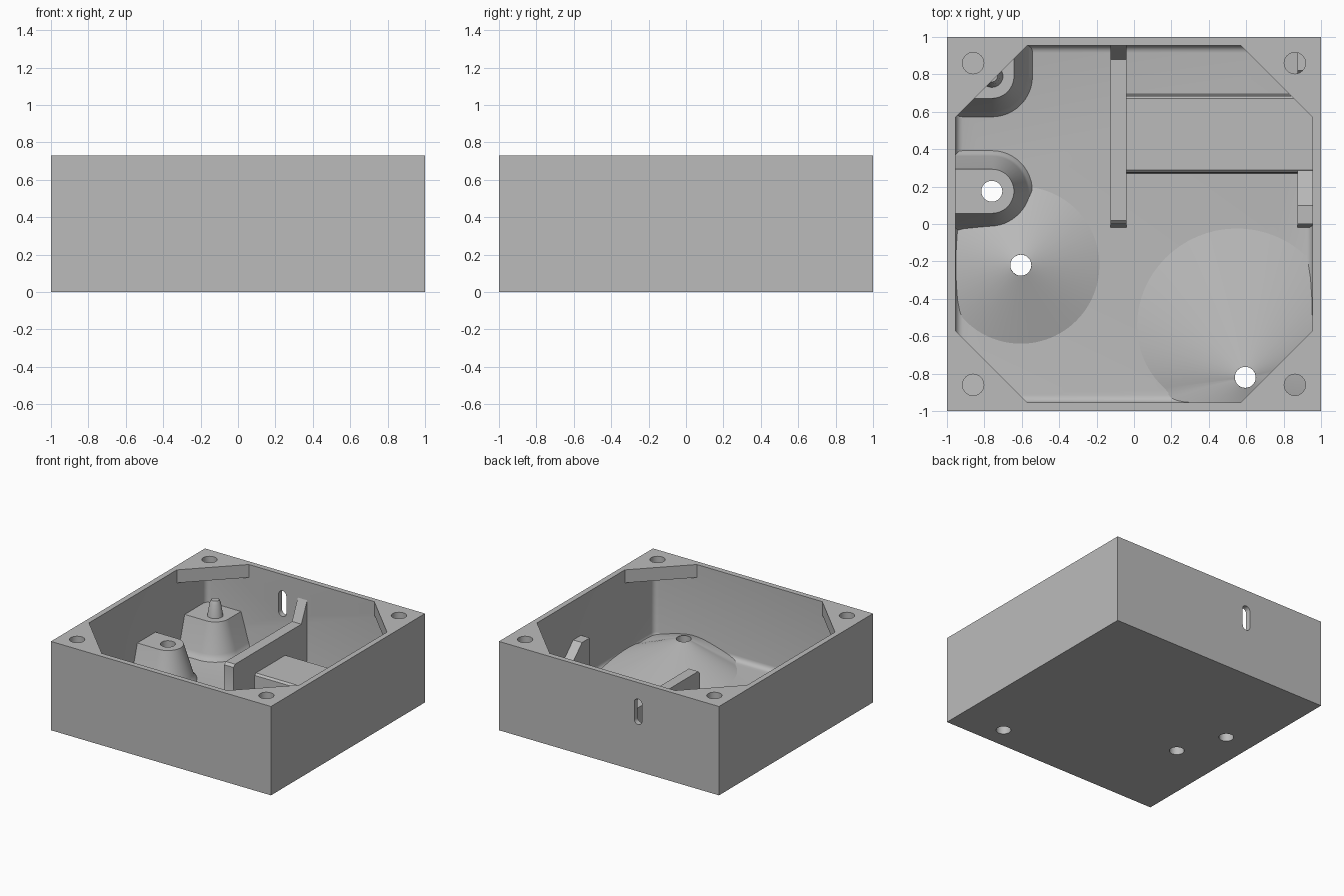
import bpy, bmesh, math
from math import sin, cos, radians

cube = bpy.data.objects.get("Cube")
if cube:
    bpy.data.objects.remove(cube, do_unlink=True)

grey = bpy.data.materials.new("plain grey")
grey.use_nodes = True
grey.diffuse_color = (0.5, 0.5, 0.5, 1)
grey.node_tree.nodes["Principled BSDF"].inputs["Base Color"].default_value = (0.5, 0.5, 0.5, 1)

H, FLOOR, INNER, EMBED = 0.73, 0.04, 0.955, 0.965
HOLE = 0.056


def loft(name, rings, closed=False):
    """Skin a stack of equal rings; closed joins the last ring to the first."""
    bm = bmesh.new()
    vs = [[bm.verts.new(p) for p in ring] for ring in rings]
    n = len(vs[0])
    pairs = list(zip(vs, vs[1:]))
    if closed:
        pairs.append((vs[-1], vs[0]))
    else:
        bm.faces.new(vs[0])
        bm.faces.new(vs[-1])
    for a, b in pairs:
        for i in range(n):
            j = (i + 1) % n
            bm.faces.new((a[i], a[j], b[j], b[i]))
    bmesh.ops.recalc_face_normals(bm, faces=bm.faces)
    me = bpy.data.meshes.new(name)
    bm.to_mesh(me)
    bm.free()
    me.materials.append(grey)
    ob = bpy.data.objects.new(name, me)
    bpy.context.collection.objects.link(ob)
    return ob


def prism(name, pts, axis, lo, hi):
    """Extrude a 2D outline along an axis."""
    place = {"x": lambda a, b, t: (t, a, b),
             "y": lambda a, b, t: (a, t, b),
             "z": lambda a, b, t: (a, b, t)}[axis]
    return loft(name, [[place(a, b, t) for a, b in pts] for t in (lo, hi)])


def arc(cx, cy, r, a0, a1, n=24):
    return [(cx + r * cos(radians(a0 + (a1 - a0) * i / n)),
             cy + r * sin(radians(a0 + (a1 - a0) * i / n))) for i in range(n + 1)]


def circle(cx, cy, r, n=32):
    return arc(cx, cy, r, 0, 360, n)[:-1]


def square(s):
    return [(-s, -s), (s, -s), (s, s), (-s, s)]


def apply_mods(ob):
    bpy.context.view_layer.objects.active = ob
    for m in list(ob.modifiers):
        bpy.ops.object.modifier_apply(modifier=m.name)


def cut(ob, cutters):
    for c in cutters:
        m = ob.modifiers.new("cut", "BOOLEAN")
        m.operation, m.solver, m.object = "DIFFERENCE", "EXACT", c
    apply_mods(ob)


# Cutters: cavity, drain holes, wall slot, corner screw holes
cavity = prism("cavity_cutter", square(INNER), "z", FLOOR, 1.0)
bev = cavity.modifiers.new("round", "BEVEL")
bev.width, bev.segments = 0.04, 4
apply_mods(cavity)
post_xy, mound_xy, hill_xy = (-0.76, 0.175), (-0.605, -0.22), (0.595, -0.82)
drains = [prism("drain_cutter", circle(x, y, HOLE), "z", -0.2, 0.7)
          for x, y in (post_xy, mound_xy, hill_xy)]
slot_pts = arc(-0.265, 0.56, 0.035, 0, 180, 12) + arc(-0.265, 0.42, 0.035, 180, 360, 12)
slot = prism("slot_cutter", slot_pts, "y", 0.9, 1.1)

# Tray with floor and four walls
tray = prism("tray", square(1), "z", 0, H)
cut(tray, [cavity, slot] + drains)
parts = [tray]

# Corner screw plates
screws = []
for sx in (-1, 1):
    for sy in (-1, 1):
        tri = [(0.57, INNER), (INNER, 0.57), (INNER, INNER)]
        plate = prism("corner_plate", [(sx * x, sy * y) for x, y in tri], "z", H - 0.107, H)
        screw = prism("screw_cutter", circle(sx * 0.86, sy * 0.86, 0.057), "z", 0.5, 1)
        cut(plate, [screw])
        screws.append(screw)
        parts.append(plate)


def mound(name, centre, radius, top=0.165, n=96):
    """Low cone around a drain, trimmed where it meets the walls."""
    cx, cy = centre
    rings = [[], [], [], []]
    for i in range(n):
        a = 2 * math.pi * i / n
        c, s = cos(a), sin(a)
        full = radius(a)
        d = full
        for comp, pos in ((c, cx), (s, cy)):
            if abs(comp) > 1e-6:
                d = min(d, (math.copysign(EMBED, comp) - pos) / comp)
        z = FLOOR + (top - FLOOR) * (full - d) / (full - HOLE)
        for ring, r, h in zip(rings, (HOLE, d, d, HOLE), (0.005, 0.02, z, top)):
            ring.append((cx + r * c, cy + r * s, h))
    return loft(name, rings, closed=True)


round_mound = mound("round_mound", mound_xy, lambda a: 0.42)
cut(round_mound, drains[:1])
wide_mound = mound("wide_mound", hill_xy,
                   lambda a: 0.42 + 0.38 * max(0, cos(a - radians(100))))
parts += [round_mound, wide_mound]

# Drafted posts, flared at the foot: (height, radius)
draft = [(0.02, 0.225), (0.045, 0.215), (0.06, 0.2), (0.09, 0.188), (0.325, 0.118)]


def drain_outline(r):
    x, y = post_xy
    return [(-EMBED, y - r)] + arc(x, y, r, -90, 90) + [(-EMBED, y + r)]


def peg_outline(r):
    x, y = -0.76, 0.79
    return [(-EMBED, y - r)] + arc(x, y, r, -90, 0) + [(x + r, EMBED), (-EMBED, EMBED)]


for name, outline in (("drain_post", drain_outline), ("peg_post", peg_outline)):
    post = loft(name, [[(x, y, z) for x, y in outline(r)] for z, r in draft])
    if name == "drain_post":
        cut(post, drains[:1])
    parts.append(post)

# Tapered locating peg
parts.append(loft("locating_peg", [[(x, y, z) for x, y in circle(-0.76, 0.79, r)]
                                   for z, r in ((0.31, 0.062), (0.43, 0.042), (0.455, 0.03))]))

# Divider, raised shelf and side ribs
foot = [(-0.02, 0.02), (-0.02, 0.045), (0, 0.08)]
parts += [
    prism("divider", foot + [(0, 0.39), (0.02, 0.41), (0.88, 0.41), (EMBED, 0.6), (EMBED, 0.02)],
          "x", -0.125, -0.04),
    prism("shelf", [(0.265, 0.02), (0.275, 0.22), (0.29, 0.235), (0.67, 0.235),
                    (0.685, 0.22), (0.695, 0.02)], "x", -0.05, EMBED),
    prism("front_rib", foot + [(0, 0.41), (0.1, 0.41), (0.285, 0.23), (0.285, 0.02)],
          "x", 0.875, EMBED),
    prism("back_rib", [(0.67, 0.02), (0.67, 0.23), (0.82, 0.41), (EMBED, 0.41), (EMBED, 0.02)],
          "x", 0.875, EMBED),
]

# Remove cutters and shade
for c in [cavity, slot] + drains + screws:
    bpy.data.objects.remove(c, do_unlink=True)
bpy.ops.object.select_all(action="DESELECT")
for ob in parts:
    ob.select_set(True)
bpy.context.view_layer.objects.active = tray
bpy.ops.object.shade_smooth_by_angle(angle=radians(30))
